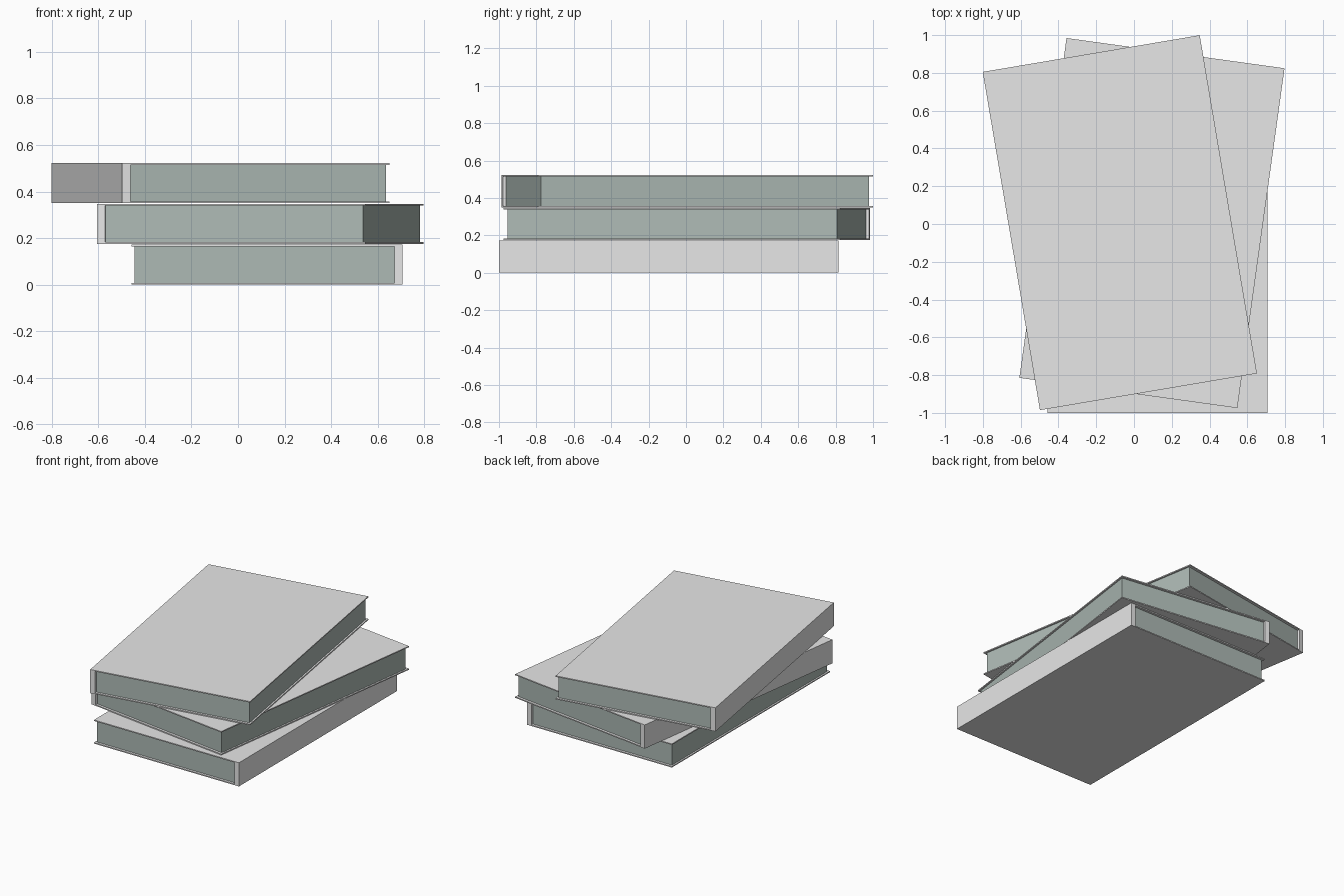
import bpy, math
from mathutils import Matrix

if "Cube" in bpy.data.objects:
    bpy.data.objects.remove(bpy.data.objects["Cube"])


def material(name, rgb):
    m = bpy.data.materials.new(name)
    m.diffuse_color = (*rgb, 1)
    m.use_nodes = True
    m.node_tree.nodes["Principled BSDF"].inputs["Base Color"].default_value = m.diffuse_color
    return m


cover_mat = material("light grey cover", (0.8, 0.8, 0.8))
page_mat = material("grey green pages", (0.42, 0.49, 0.46))

W, L, T = 1.165, 1.816, 0.172   # book width, length, thickness
BOARD, SPINE = 0.008, 0.036     # cover board and spine thickness


def prism(name, profile, length, mat, place):
    """Extrude an x-z profile along y, centred on y = 0."""
    n = len(profile)
    verts = [(x, y, z) for y in (-length / 2, length / 2) for x, z in profile]
    faces = [list(range(n)), list(range(2 * n - 1, n - 1, -1))]
    faces += [[i, i + n, (i + 1) % n + n, (i + 1) % n] for i in range(n)]
    mesh = bpy.data.meshes.new(name)
    mesh.from_pydata(verts, [], faces)
    mesh.materials.append(mat)
    mesh.transform(place)
    ob = bpy.data.objects.new(name, mesh)
    bpy.context.collection.objects.link(ob)


def book(name, x, y, z, angle):
    place = Matrix.Translation((x, y, z)) @ Matrix.Rotation(math.radians(angle), 4, 'Z')
    h = W / 2
    # C-shaped cover: two boards joined by the spine on local -x
    prism(name + "_cover",
          [(-h, 0), (h, 0), (h, BOARD), (-h + SPINE, BOARD),
           (-h + SPINE, T - BOARD), (h, T - BOARD), (h, T), (-h, T)],
          L, cover_mat, place)
    # page block set back from the board edges
    x0, x1 = -h + SPINE - 0.002, h - 0.012
    z0, z1 = BOARD - 0.001, T - BOARD + 0.001
    prism(name + "_pages", [(x0, z0), (x1, z0), (x1, z1), (x0, z1)],
          L - 0.036, page_mat, place)


# stack of three, the lowest turned so its spine faces right
book("bottom_book", 0.125, -0.092, 0, 180)
book("middle_book", 0.095, 0.005, 0.175, -7.9)
book("top_book", -0.075, 0.007, 0.35, 9.6)
